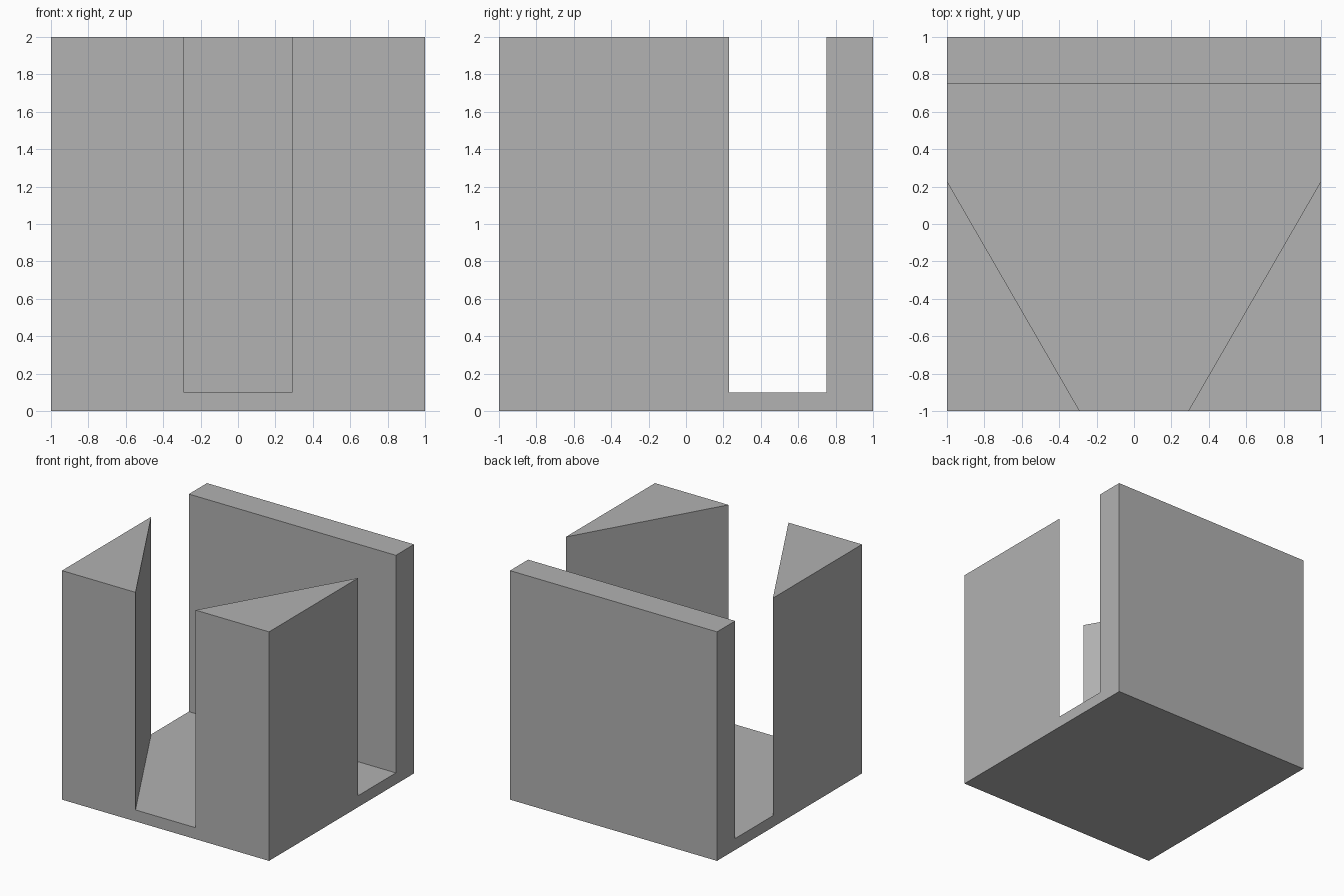
import bpy
import bmesh

old = bpy.data.objects.get("Cube")
if old:
    bpy.data.objects.remove(old, do_unlink=True)

grey = bpy.data.materials.new("plain grey")
grey.use_nodes = True
colour = (0.445, 0.445, 0.445, 1)
grey.diffuse_color = colour
grey.node_tree.nodes["Principled BSDF"].inputs["Base Color"].default_value = colour


def prism(name, outline, bottom, top):
    """Extrude a plan outline from bottom to top."""
    bm = bmesh.new()
    face = bm.faces.new([bm.verts.new((x, y, bottom)) for x, y in outline])
    grown = bmesh.ops.extrude_face_region(bm, geom=[face])["geom"]
    verts = [v for v in grown if isinstance(v, bmesh.types.BMVert)]
    bmesh.ops.translate(bm, vec=(0, 0, top - bottom), verts=verts)
    bmesh.ops.recalc_face_normals(bm, faces=bm.faces)
    mesh = bpy.data.meshes.new(name)
    bm.to_mesh(mesh)
    bm.free()
    mesh.materials.append(grey)
    obj = bpy.data.objects.new(name, mesh)
    bpy.context.collection.objects.link(obj)
    return obj


# Solid block
block = prism("slotted_block", [(-1, -1), (1, -1), (1, 1), (-1, 1)], 0, 2)

# Channel between the rear wall and the two wedge pillars, overshooting the block
front_x, side_y, wall_y, over = 0.29, 0.23, 0.75, 0.2
slope = (side_y + 1) / (1 - front_x)
half = [(front_x - over / slope, -1 - over),
        (1 + over, side_y + over * slope),
        (1 + over, wall_y)]
outline = half + [(-x, y) for x, y in reversed(half)]
cutter = prism("channel_cutter", outline, 0.1, 2 + over)
cutter.hide_render = True

# Carve the channel and discard the cutter
cut = block.modifiers.new("channel", 'BOOLEAN')
cut.operation = 'DIFFERENCE'
cut.solver = 'EXACT'
cut.object = cutter
bpy.context.view_layer.objects.active = block
bpy.ops.object.modifier_apply(modifier=cut.name)
bpy.data.objects.remove(cutter, do_unlink=True)
